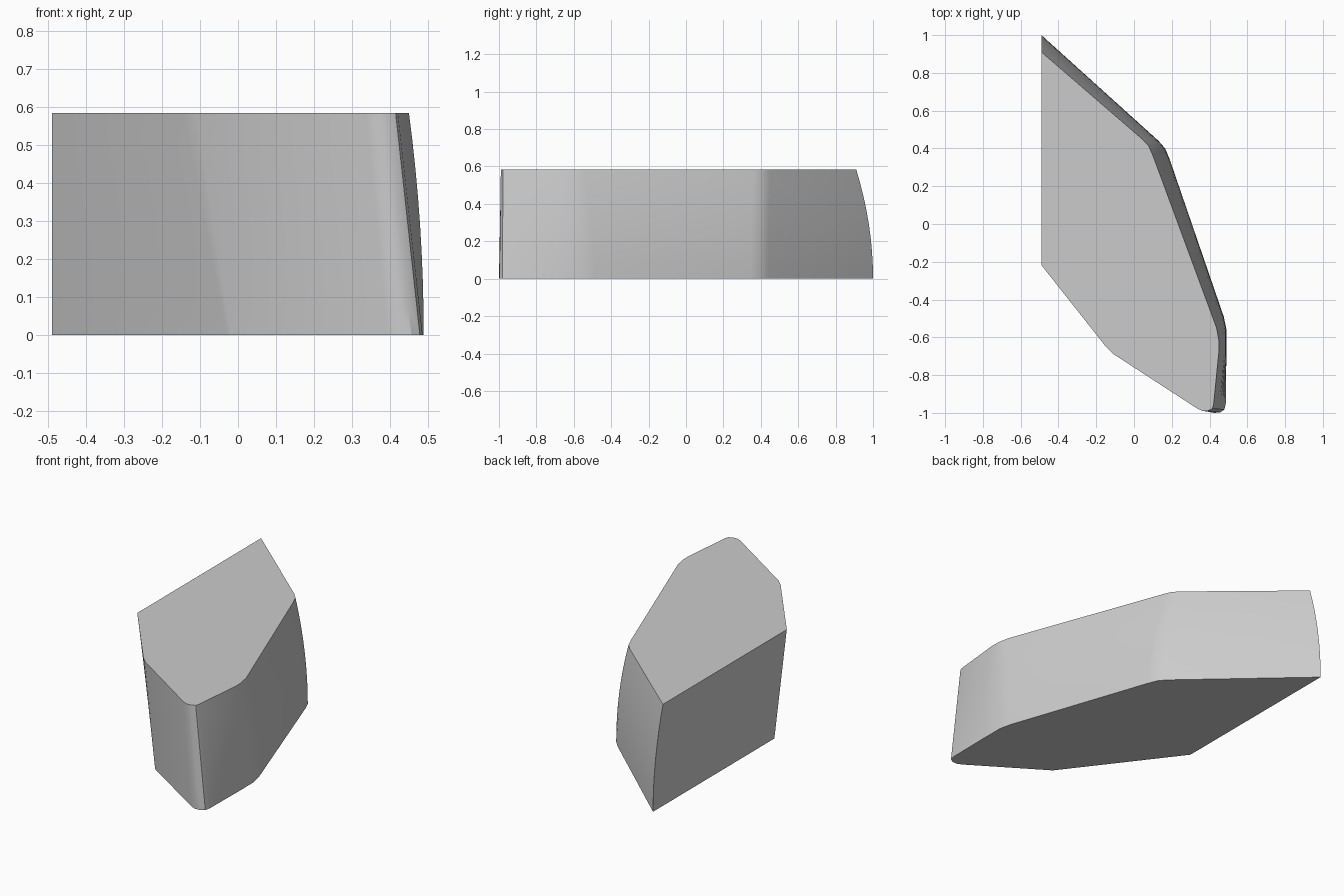
import bpy, bmesh

HEIGHT = 0.585
LEVELS = 8

# outline corners: (bottom x, y, top x, y, curve power of the wall)
OUTLINE = [
    (-0.49, 1.00, -0.49, 0.91, 2.0),
    (0.130, 0.440, 0.045, 0.448, 2.0),
    (0.165, 0.400, 0.078, 0.412, 2.0),
    (0.188, 0.345, 0.100, 0.362, 2.0),
    (0.475, -0.490, 0.437, -0.550, 2.0),
    (0.489, -0.555, 0.450, -0.620, 2.0),
    (0.489, -0.700, 0.450, -0.670, 2.0),
    (0.486, -0.950, 0.421, -0.960, 1.0),
    (0.479, -0.982, 0.415, -0.978, 1.0),
    (0.457, -0.997, 0.390, -0.990, 1.0),
    (0.425, -1.000, 0.362, -0.989, 1.0),
    (0.395, -0.987, 0.338, -0.979, 1.0),
    (-0.020, -0.722, -0.110, -0.688, 1.0),
    (-0.028, -0.715, -0.147, -0.652, 1.0),
    (-0.49, -0.105, -0.49, -0.218, 1.0),
]

bm = bmesh.new()

# stacked outlines, blending from bottom to top
rings = []
for i in range(LEVELS + 1):
    t = i / LEVELS
    ring = []
    for bx, by, tx, ty, power in OUTLINE:
        f = t ** power
        ring.append(bm.verts.new((bx + (tx - bx) * f, by + (ty - by) * f, HEIGHT * t)))
    rings.append(ring)

# walls between neighbouring outlines
n = len(OUTLINE)
for low, high in zip(rings, rings[1:]):
    for j in range(n):
        k = (j + 1) % n
        bm.faces.new((low[j], low[k], high[k], high[j]))

# flat bottom and top
bm.faces.new(rings[0])
bm.faces.new(rings[-1])
bmesh.ops.recalc_face_normals(bm, faces=bm.faces)

mesh = bpy.data.meshes.new("wedge_block")
bm.to_mesh(mesh)
bm.free()
block = bpy.data.objects.new("wedge_block", mesh)
bpy.context.collection.objects.link(block)

# soft corners, crisp rims
bpy.context.view_layer.objects.active = block
block.select_set(True)
bpy.ops.object.shade_smooth_by_angle(angle=0.5)
